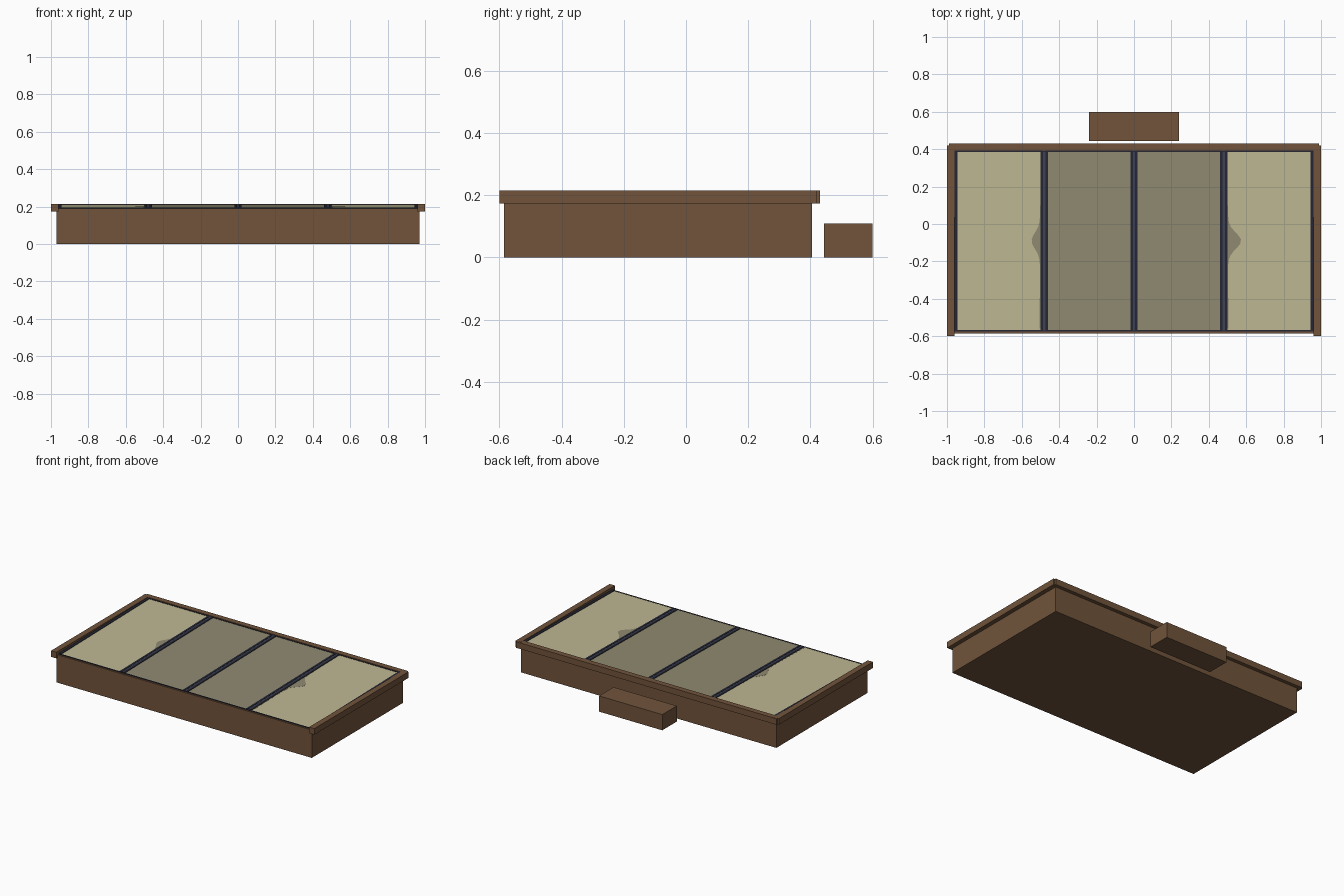
import bpy, bmesh, math

if "Cube" in bpy.data.objects:
    bpy.data.objects.remove(bpy.data.objects["Cube"])

def material(name, rgb):
    m = bpy.data.materials.new(name)
    m.diffuse_color = (*rgb, 1)
    m.use_nodes = True
    m.node_tree.nodes["Principled BSDF"].inputs["Base Color"].default_value = m.diffuse_color
    return m

BROWN = material("brown wood", (0.165, 0.088, 0.043))
PALE = material("pale glass", (0.52, 0.48, 0.29))
DIM = material("dim glass", (0.28, 0.255, 0.165))
NAVY = material("dark navy metal", (0.018, 0.020, 0.035))
SLATE = material("slate metal", (0.050, 0.055, 0.085))

Y0, Y1 = -0.57, 0.392          # glazed opening, front to back
Z0, Z1 = 0.194, 0.209          # the glass rises gently towards the back

def slope(y):
    return Z0 + (Z1 - Z0) * (y - Y0) / (Y1 - Y0)

def prism(name, outline, bottom, top, mat):
    """Extrude an xy outline between two height functions."""
    bm = bmesh.new()
    lo = [bm.verts.new((x, y, bottom(y))) for x, y in outline]
    hi = [bm.verts.new((x, y, top(y))) for x, y in outline]
    n = len(outline)
    bm.faces.new(lo[::-1])
    bm.faces.new(hi)
    for i in range(n):
        j = (i + 1) % n
        bm.faces.new((lo[i], lo[j], hi[j], hi[i]))
    bmesh.ops.recalc_face_normals(bm, faces=bm.faces)
    me = bpy.data.meshes.new(name)
    bm.to_mesh(me)
    bm.free()
    me.materials.append(mat)
    ob = bpy.data.objects.new(name, me)
    bpy.context.collection.objects.link(ob)
    return ob

def rect(x0, x1, y0, y1):
    return [(x0, y0), (x1, y0), (x1, y1), (x0, y1)]

def box(name, x0, x1, y0, y1, z0, z1, mat):
    return prism(name, rect(x0, x1, y0, y1), lambda y: z0, lambda y: z1, mat)

def sloped(name, outline, below, above, mat):
    return prism(name, outline, lambda y: slope(y) + below, lambda y: slope(y) + above, mat)

# Main case and the separate block behind it
box("case", -0.97, 0.97, -0.585, 0.405, 0, 0.191, BROWN)
box("rear_block", -0.24, 0.24, 0.443, 0.6, 0, 0.108, BROWN)

# Overhanging rim: two sides and the back, open at the front
for side, s in (("left", -1), ("right", 1)):
    xs = sorted((s * 0.96, s * 1.0))
    box(side + "_rail", *xs, -0.6, 0.42, 0.173, 0.215, BROWN)
box("back_rail", -0.99, 0.99, 0.392, 0.43, 0.173, 0.2145, BROWN)

# Four glass panes, the outer two paler
edges = [-0.96, -0.48, 0, 0.48, 0.96]
for i in range(4):
    sloped(f"pane_{i + 1}", rect(edges[i], edges[i + 1], Y0, Y1), -0.006, 0,
           PALE if i in (0, 3) else DIM)

# Dim stain swelling out from the divider onto each outer pane
for side, s, reach in (("left", -1, 0.045), ("right", 1, 0.07)):
    pts = [(s * 0.48, Y0 + 0.01), (s * 0.48, 0.1)]
    for k in range(17):
        y = 0.1 - k * 0.0225
        pts.append((s * (0.503 + reach * math.exp(-((y + 0.09) / 0.06) ** 2)), y))
    pts.append((s * 0.505, Y0 + 0.01))
    sloped(side + "_stain", pts, 0, 0.0006, DIM)

# Glazing bars: dark pair of ribs with a lighter channel between
for i, x in enumerate((-0.48, 0, 0.48)):
    sloped(f"bar_channel_{i + 1}", rect(x - 0.018, x + 0.018, Y0, Y1), -0.004, 0.002, SLATE)
    for tag, dx in (("left", -0.013), ("right", 0.013)):
        sloped(f"bar_{i + 1}_{tag}_rib", rect(x + dx - 0.007, x + dx + 0.007, Y0, Y1),
               -0.004, 0.0035, NAVY)
for side, s in (("left", -1), ("right", 1)):
    xs = sorted((s * 0.943, s * 0.96))
    sloped(side + "_edge_bar", rect(*xs, Y0, Y1), -0.004, 0.0035, NAVY)

# Thin dark seals along the front and back of the glass
sloped("front_seal", rect(-0.96, 0.96, Y0 - 0.004, Y0 + 0.003), -0.004, 0.001, NAVY)
sloped("back_seal", rect(-0.96, 0.96, Y1 - 0.007, Y1), -0.004, 0.002, NAVY)
